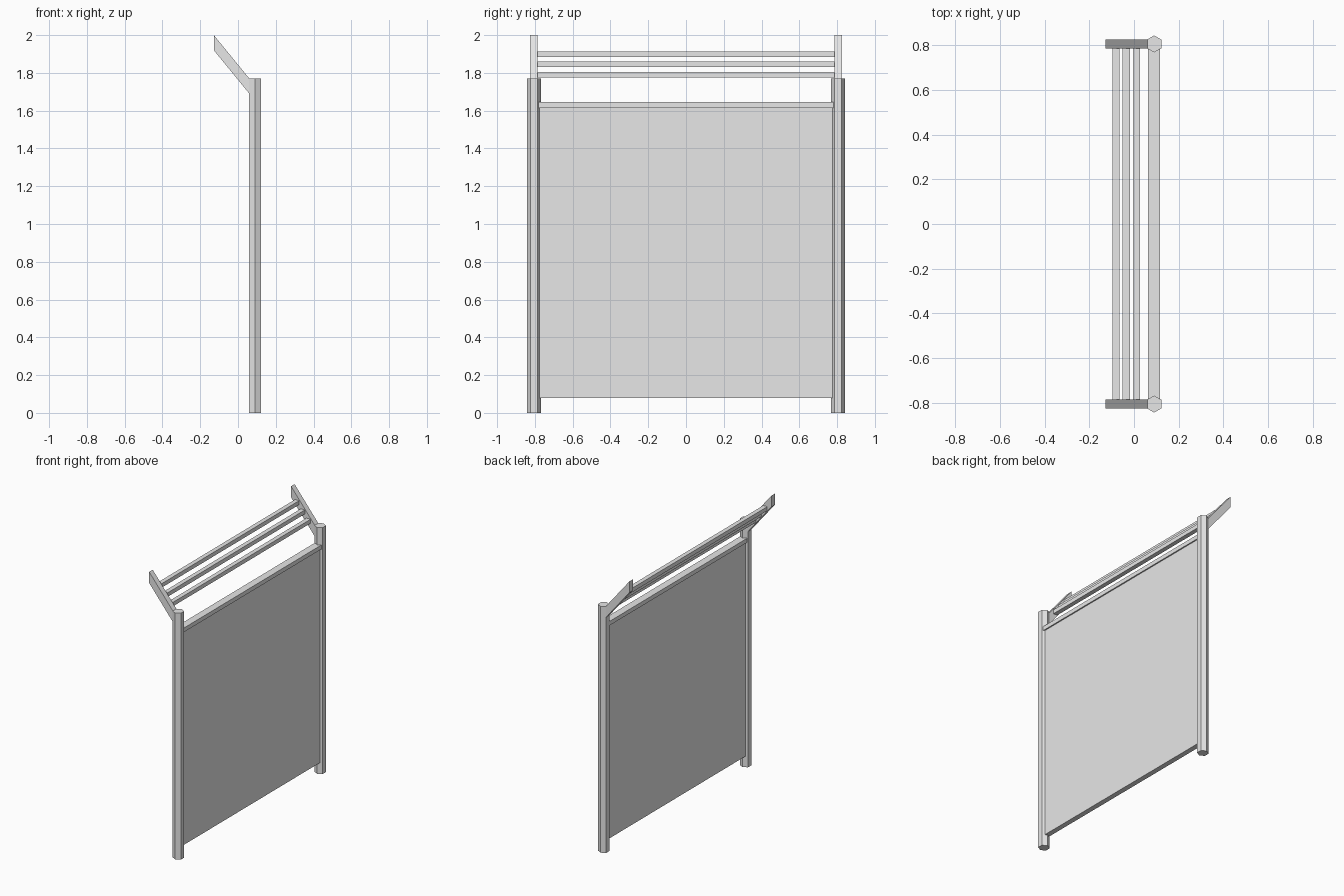
import bpy
import bmesh
from math import radians

cube = bpy.data.objects.get("Cube")
if cube:
    bpy.data.objects.remove(cube, do_unlink=True)

# One plain grey for the whole model
GREY = (0.8, 0.8, 0.8, 1.0)
grey = bpy.data.materials.new("light_grey")
grey.use_nodes = True
grey.diffuse_color = GREY
grey.node_tree.nodes["Principled BSDF"].inputs["Base Color"].default_value = GREY

POST_X, POST_Y = 0.09, 0.805


def finish(name, bm):
    bmesh.ops.recalc_face_normals(bm, faces=bm.faces)
    mesh = bpy.data.meshes.new(name)
    bm.to_mesh(mesh)
    bm.free()
    mesh.materials.append(grey)
    obj = bpy.data.objects.new(name, mesh)
    bpy.context.collection.objects.link(obj)
    return obj


def bar(name, profile, y0, y1):
    """Extrude an (x, z) profile along y."""
    bm = bmesh.new()
    face = bm.faces.new([bm.verts.new((x, y0, z)) for x, z in profile])
    moved = bmesh.ops.extrude_face_region(bm, geom=[face])["geom"]
    verts = [v for v in moved if isinstance(v, bmesh.types.BMVert)]
    bmesh.ops.translate(bm, verts=verts, vec=(0, y1 - y0, 0))
    return finish(name, bm)


def rect(x0, x1, z0, z1):
    return [(x0, z0), (x1, z0), (x1, z1), (x0, z1)]


# Hexagonal posts and the sloping arms they carry
arm_profile = [(-0.128, 2.0), (-0.128, 1.92), (0.06, 1.69), (0.06, 1.77)]
for side, sign in (("front", -1), ("back", 1)):
    bpy.ops.mesh.primitive_cylinder_add(
        vertices=6, radius=0.038, depth=1.77,
        location=(POST_X, sign * POST_Y, 0.885))
    post = bpy.context.object
    post.name = side + "_post"
    post.data.materials.append(grey)
    bar(side + "_arm", arm_profile, sign * POST_Y - 0.02, sign * POST_Y + 0.02)

# Fence panel and its top rail
bar("panel", rect(0.07, 0.107, 0.08, 1.62), -0.778, 0.778)
bar("top_rail", rect(0.062, 0.116, 1.615, 1.645), -0.782, 0.782)

# Slats between the arms, stepping down the slope
for i in range(3):
    x = -0.08 + 0.0455 * i
    z = 1.899 - 0.0545 * i
    bar(f"slat_{i + 1}", rect(x - 0.016, x + 0.016, z - 0.0145, z + 0.0145),
        -0.79, 0.79)
